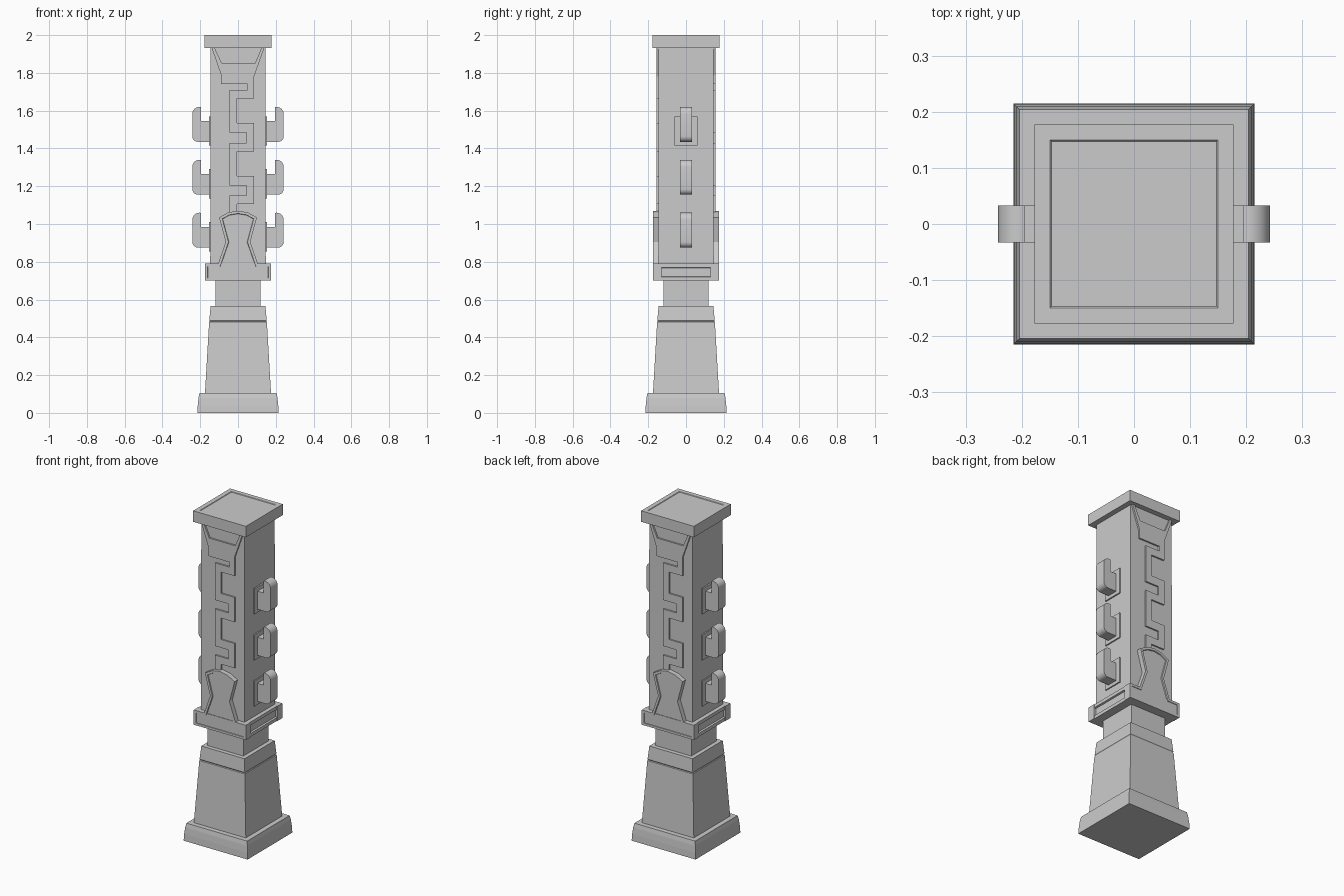
import bpy, bmesh, math
from mathutils import Matrix

if "Cube" in bpy.data.objects:
    bpy.data.objects.remove(bpy.data.objects["Cube"])


def finish(name, bm):
    bmesh.ops.recalc_face_normals(bm, faces=bm.faces)
    me = bpy.data.meshes.new(name)
    bm.to_mesh(me)
    bm.free()
    ob = bpy.data.objects.new(name, me)
    bpy.context.collection.objects.link(ob)
    return ob


def square_loft(name, rings, inset_side=None, inset_top=None):
    """Stack square rings given as (z, half width)."""
    bm = bmesh.new()
    loops = [[bm.verts.new((sx * h, sy * h, z))
              for sx, sy in ((-1, -1), (1, -1), (1, 1), (-1, 1))] for z, h in rings]
    bm.faces.new(loops[0][::-1])
    bm.faces.new(loops[-1])
    for a, b in zip(loops, loops[1:]):
        for i in range(4):
            j = (i + 1) % 4
            bm.faces.new((a[i], a[j], b[j], b[i]))
    bmesh.ops.recalc_face_normals(bm, faces=bm.faces)
    for test, amount in ((lambda f: abs(f.normal.x) > .9, inset_side),
                         (lambda f: f.normal.z > .9, inset_top)):
        if amount:
            width, depth = amount
            for f in [f for f in bm.faces if test(f)]:
                bmesh.ops.inset_region(bm, faces=[f], thickness=width, use_even_offset=True)
                bmesh.ops.inset_region(bm, faces=[f], thickness=.003, depth=-depth,
                                       use_even_offset=True)
    return finish(name, bm)


def prism(name, pts, near, far, angle, rim=None):
    """Extrude a (x, z) outline from y=-near to y=-far, then turn it about z."""
    bm = bmesh.new()
    back = [bm.verts.new((u, -near, v)) for u, v in pts]
    front = [bm.verts.new((u, -far, v)) for u, v in pts]
    bm.faces.new(back)
    face = bm.faces.new(front)
    for i in range(len(pts)):
        j = (i + 1) % len(pts)
        bm.faces.new((back[i], back[j], front[j], front[i]))
    bmesh.ops.recalc_face_normals(bm, faces=bm.faces)
    if rim:
        bmesh.ops.inset_region(bm, faces=[face], thickness=rim[0], use_even_offset=True)
        bmesh.ops.inset_region(bm, faces=[face], thickness=.002, depth=-rim[1],
                               use_even_offset=True)
    bmesh.ops.rotate(bm, verts=bm.verts, matrix=Matrix.Rotation(math.radians(angle), 3, 'Z'))
    return finish(name, bm)


def arc(cx, cz, r, a0, a1, n=6):
    return [(cx + r * math.cos(math.radians(a0 + (a1 - a0) * i / n)),
             cz + r * math.sin(math.radians(a0 + (a1 - a0) * i / n))) for i in range(n + 1)]


# Pedestal, neck, collar, shaft and cap
square_loft("base", [(0, .215), (.04, .213), (.08, .209), (.105, .204)])
square_loft("pedestal", [(.1, .175), (.48, .153), (.483, .149), (.488, .152), (.567, .145)])
square_loft("neck", [(.56, .12), (.705, .12)])
square_loft("collar", [(.70, .172), (.79, .172)], inset_side=(.02, .01))
square_loft("shaft", [(.78, .147), (1.94, .145)])
square_loft("cap", [(1.933, .177), (2, .177)], inset_top=(.027, .003))

# Funnel with stepped meander running down to the keyhole panel
left = [(-.14, 1.935), (-.09, 1.79), (-.09, 1.74), (.05, 1.74), (.05, 1.71), (-.045, 1.71)]
right = [(.14, 1.935), (.085, 1.78), (.085, 1.665), (-.005, 1.665)]
for top in (1.485, 1.205):
    left += [(-.045, top), (.045, top), (.045, top - .055), (-.045, top - .055)]
    right += [(-.005, top + .05), (.085, top + .05), (.085, top - .1), (-.005, top - .1)]
left.append((-.045, 1.05))
right.append((-.005, 1.05))
notch = [(.125, 1.935), (.09, 1.85), (-.085, 1.85), (-.125, 1.935)]
meander = left + right[::-1] + notch

# Keyhole panel with a wide foot across the collar
half = [(.175, .70), (.175, .79), (.105, .79), (.065, .905), (.1, 1.035), (.05, 1.062)]
keyhole = half + [(0, 1.07)] + [(-x, z) for x, z in half[::-1]]

for side, angle in (("front", 0), ("back", 180)):
    prism(side + "_meander", meander, .14, .155, angle)
    prism(side + "_keyhole_panel", keyhole, .13, .175, angle, rim=(.014, .006))

# Side hooks and their mounting plates
for i in range(3):
    z = .875 + .28 * i
    hook = ([(.14, z)] + arc(.212, z + .03, .03, -90, 0) + arc(.204, z + .147, .038, 0, 90)
            + [(.195, z + .183), (.195, z + .11), (.14, z + .11)])
    plate = [(-.06, z - .02), (.06, z - .02), (.06, z + .135), (-.06, z + .135)]
    for side, angle in (("right", 0), ("left", 180)):
        ob = prism(f"{side}_hook_{i + 1}", hook, -.033, .033, angle)
        bpy.context.view_layer.objects.active = ob
        ob.select_set(True)
        bpy.ops.object.shade_smooth_by_angle(angle=math.radians(35))
        ob.select_set(False)
        prism(f"{side}_hook_plate_{i + 1}", plate, .14, .154, angle + 90)
